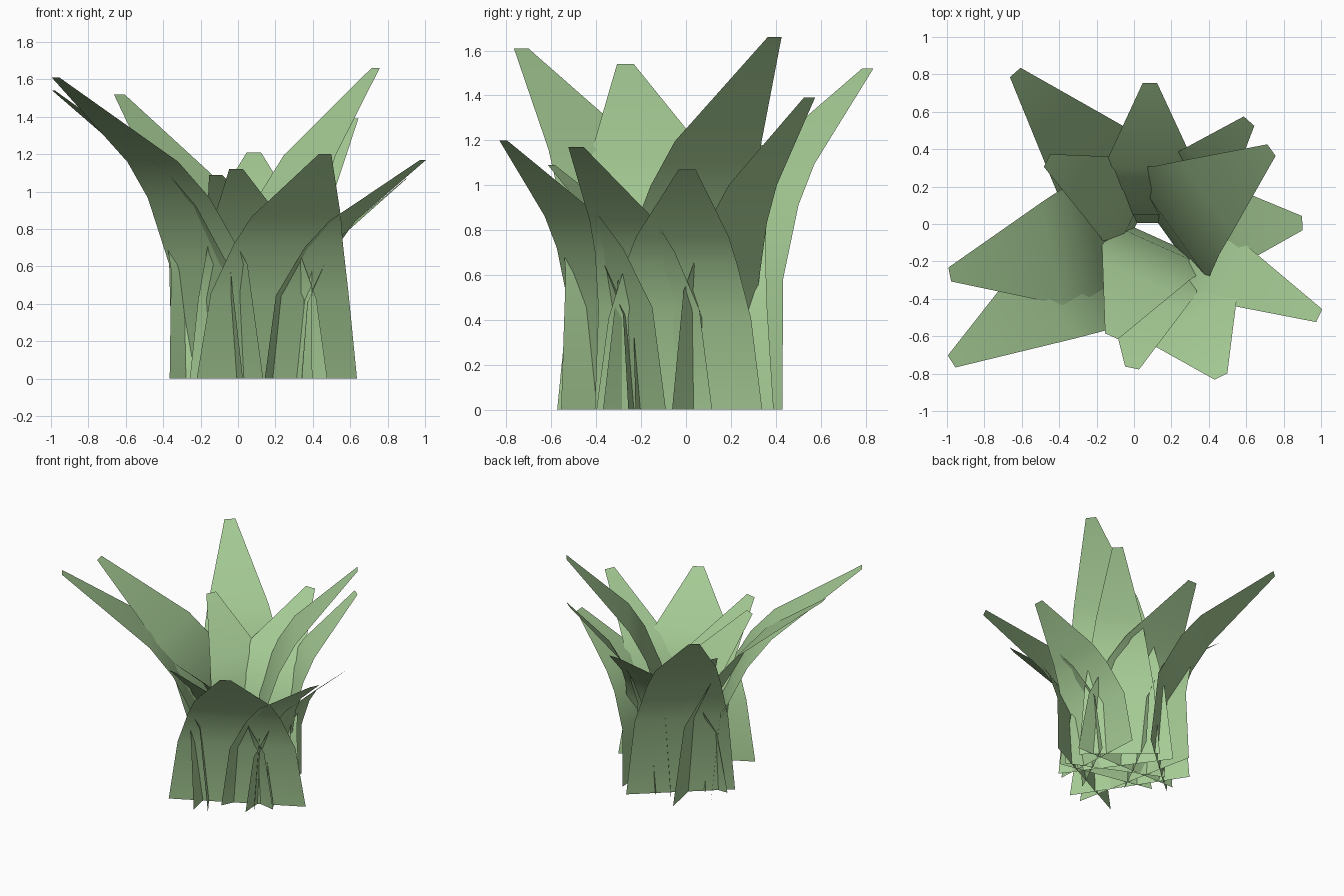
import bpy
import math

green = bpy.data.materials.new("leaf_green")
green.diffuse_color = (0.38, 0.60, 0.30, 1)

# Shared leaf profile: (height share, outward reach share, width share)
PROFILE = [(0, 0, 1), (0.38, 0.058, 0.86), (0.60, 0.24, 0.68), (0.72, 0.40, 0.56)]
TIP_HALF = 0.038


def leaf(name, tip, heading, reach, width):
    """Flat strip: upright at the root, bending outward to a narrow blunt tip."""
    tx, ty, h = tip
    n = math.hypot(*heading)
    a, b = heading[0] / n, heading[1] / n
    bx, by = tx - a * reach, ty - b * reach
    rows = [(z * h, r * reach, w * width / 2) for z, r, w in PROFILE]
    rows.append((h, reach, TIP_HALF))
    verts = []
    for z, r, w in rows:
        for s in (-1, 1):
            verts.append((bx + a * r + s * w * b, by + b * r - s * w * a, z))
    faces = [(2 * i, 2 * i + 1, 2 * i + 3, 2 * i + 2) for i in range(len(rows) - 1)]
    me = bpy.data.meshes.new(name)
    me.from_pydata(verts, [], faces)
    me.polygons.foreach_set("use_smooth", [True] * len(faces))
    me.materials.append(green)
    bpy.context.collection.objects.link(bpy.data.objects.new(name, me))


# tip position, heading, outward reach, root width
LEAVES = [
    ((-0.635, 0.81, 1.52), (-0.66, 0.75), 0.84, 0.76),
    ((-0.985, -0.27, 1.54), (-0.98, -0.20), 0.93, 1.00),
    ((-0.975, -0.735, 1.61), (-0.84, -0.54), 1.03, 0.90),
    ((-0.01, -0.77, 1.12), (-0.20, -0.98), 0.60, 0.75),
    ((-0.12, -0.60, 1.09), (-0.41, -0.91), 0.58, 0.75),
    ((0.465, -0.815, 1.20), (0.45, -0.89), 0.57, 0.96),
    ((0.99, -0.49, 1.17), (0.90, -0.43), 0.80, 0.58),
    ((0.90, 0.005, 1.07), (1.00, 0.06), 0.58, 0.74),
    ((0.735, 0.395, 1.66), (0.81, 0.58), 0.72, 0.85),
    ((0.615, 0.55, 1.39), (0.66, 0.75), 0.56, 0.58),
    ((0.085, 0.755, 1.21), (0.00, 1.00), 0.75, 0.88),
    ((-0.465, 0.34, 1.18), (-0.89, 0.45), 0.58, 0.70),
]
for i, args in enumerate(LEAVES):
    leaf(f"leaf_{i + 1}", *args)
